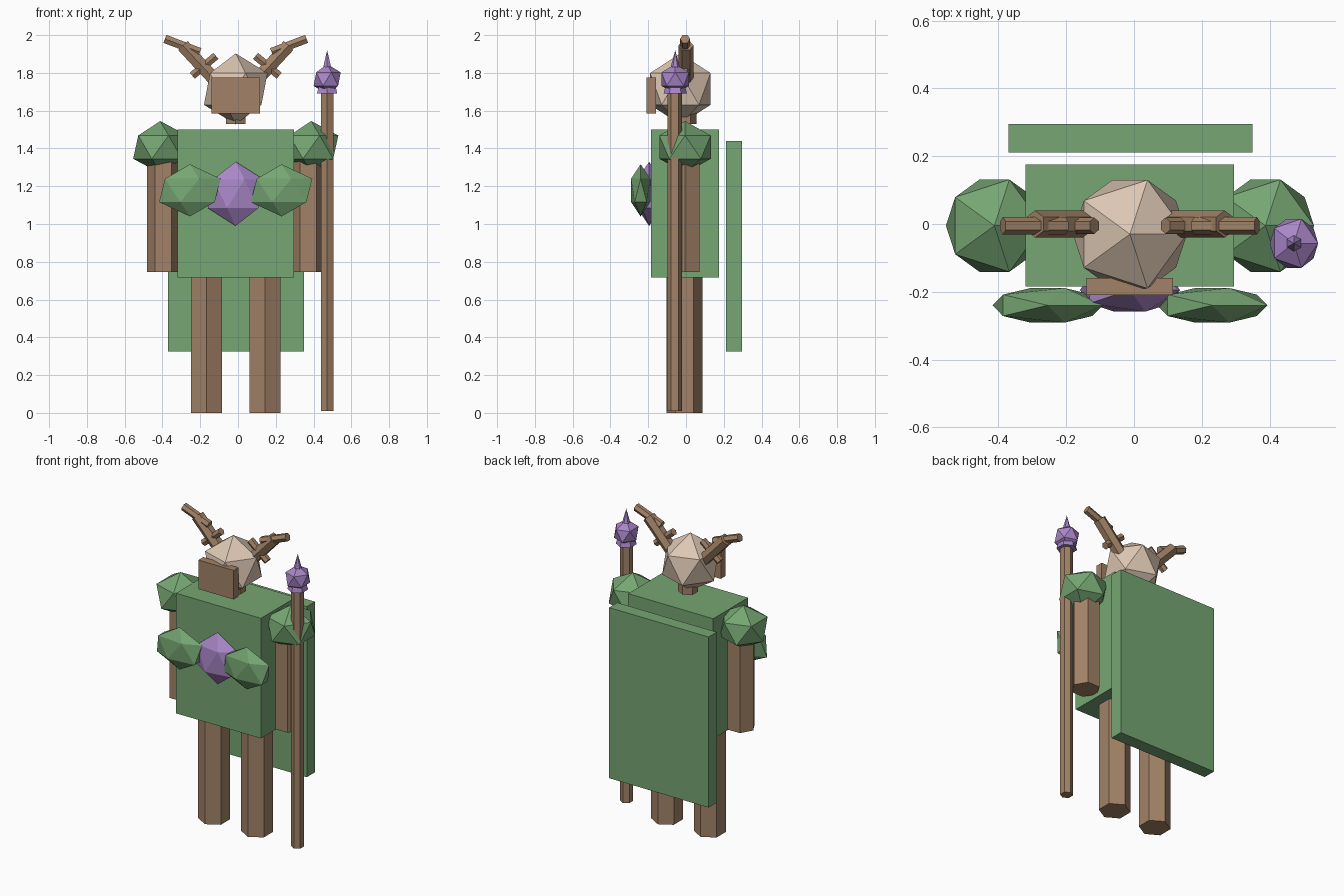
import bpy
import math
from mathutils import Vector

if "Cube" in bpy.data.objects:
    bpy.data.objects.remove(bpy.data.objects["Cube"], do_unlink=True)

CX = -0.012  # symmetry plane of the body


def material(name, rgb):
    m = bpy.data.materials.new(name)
    m.use_nodes = True
    m.diffuse_color = (*rgb, 1)
    m.node_tree.nodes["Principled BSDF"].inputs["Base Color"].default_value = (*rgb, 1)
    return m


GREEN = material("leaf green", (0.18, 0.38, 0.17))
BROWN = material("wood brown", (0.36, 0.225, 0.135))
BEIGE = material("pale bone", (0.72, 0.57, 0.45))
PURPLE = material("crystal purple", (0.40, 0.24, 0.58))


def finish(name, mat):
    ob = bpy.context.object
    ob.name = name
    ob.data.name = name
    ob.data.materials.append(mat)
    return ob


def box(name, mat, centre, size):
    bpy.ops.mesh.primitive_cube_add(size=1, location=centre)
    ob = finish(name, mat)
    ob.scale = size
    return ob


def ball(name, mat, centre, radii):
    bpy.ops.mesh.primitive_ico_sphere_add(subdivisions=1, radius=1, location=centre)
    ob = finish(name, mat)
    ob.scale = radii
    return ob


def rod(name, mat, start, end, r1, r2=None, spin=0):
    """Six-sided bar or cone between two points."""
    a, b = Vector(start), Vector(end)
    bpy.ops.mesh.primitive_cone_add(vertices=6, radius1=r1, radius2=r1 if r2 is None else r2,
                                    depth=(b - a).length, location=(a + b) / 2)
    ob = finish(name, mat)
    d = b - a
    ob.rotation_euler = (0, math.atan2(d.x, d.z), spin)
    return ob


# Body and cape
box("torso", GREEN, (CX, -0.005, 1.108), (0.615, 0.36, 0.785))
box("cape", GREEN, (CX + 0.002, 0.253, 0.883), (0.72, 0.085, 1.115))

# Head, neck and face plate
ball("head", BEIGE, (CX, -0.03, 1.715), (0.188, 0.188, 0.188))
rod("neck", BROWN, (CX, -0.005, 1.53), (CX, -0.005, 1.61), 0.06)
box("face_plate", BROWN, (CX, -0.185, 1.68), (0.255, 0.05, 0.19))

# Chest ornament
ball("chest_gem", PURPLE, (CX, -0.195, 1.16), (0.165, 0.075, 0.17))

# Paired parts
for side, s in (("left", 1), ("right", -1)):
    def at(x, y, z):
        return (CX + s * x, y, z)

    rod(side + "_leg", BROWN, at(0.155, -0.008, 0), at(0.155, -0.008, 0.76), 0.095)
    rod(side + "_arm", BROWN, at(0.383, -0.005, 0.745), at(0.383, -0.005, 1.4), 0.088,
        spin=math.pi / 6)
    ball(side + "_shoulder", GREEN, at(0.4, -0.005, 1.407), (0.16, 0.16, 0.138))
    ball(side + "_chest_leaf", GREEN, at(0.243, -0.24, 1.178), (0.182, 0.06, 0.138))
    # Antler: thick beam, outer tip and a crossing twig
    rod(side + "_antler_beam", BROWN, at(0.08, 0, 1.73), at(0.28, 0, 1.945), 0.04)
    rod(side + "_antler_tip", BROWN, at(0.19, -0.005, 1.91), at(0.375, -0.005, 1.98), 0.026)
    rod(side + "_antler_twig", BROWN, at(0.23, -0.005, 1.785), at(0.105, -0.005, 1.89), 0.024)

# Staff with crystal head
rod("staff", BROWN, (0.472, -0.06, 0.01), (0.472, -0.06, 1.72), 0.038)
ball("staff_gem", PURPLE, (0.472, -0.057, 1.767), (0.08, 0.085, 0.08))
rod("staff_point", PURPLE, (0.472, -0.057, 1.69), (0.472, -0.057, 1.92), 0.062, 0)
